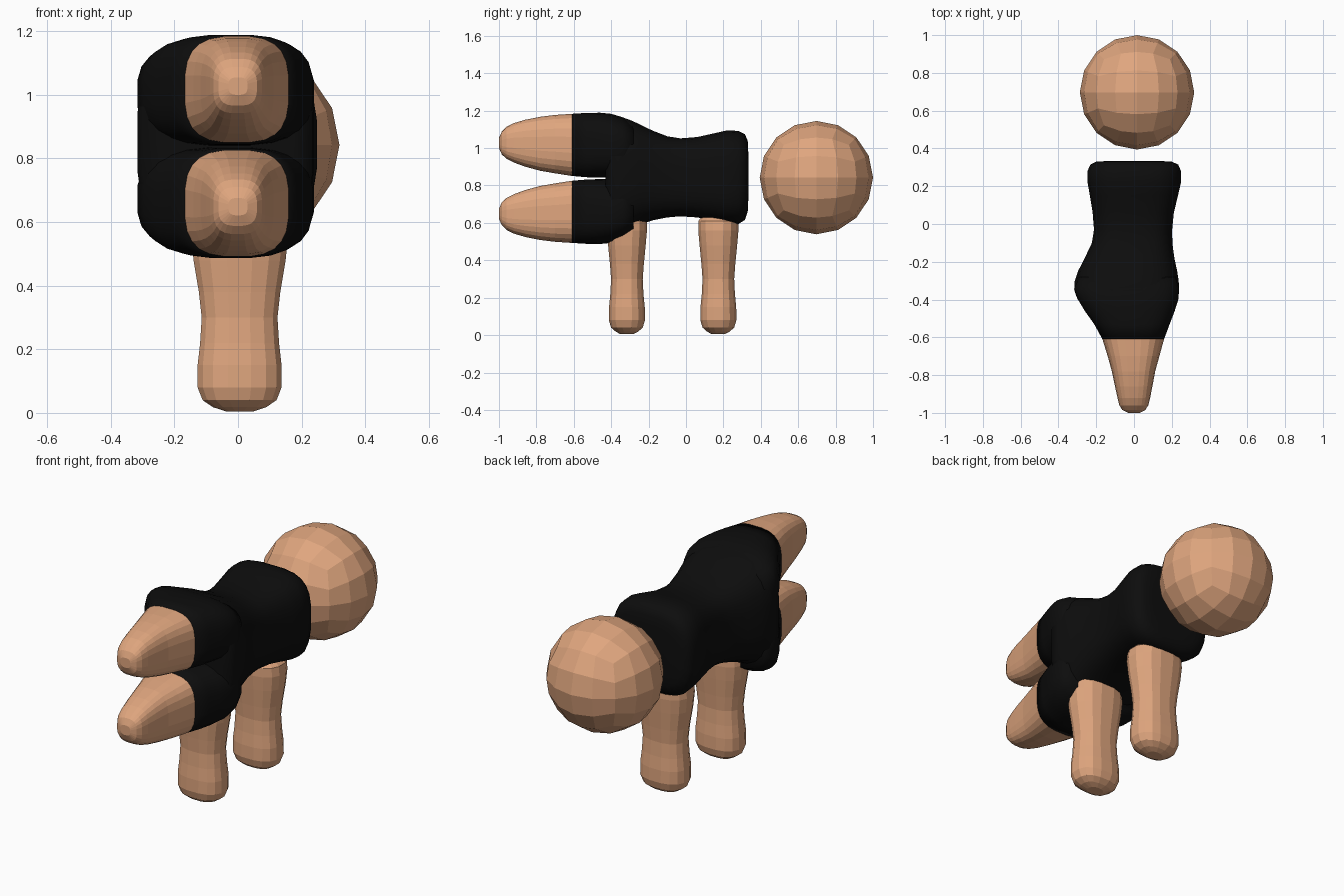
import bpy, bmesh, math
from mathutils import Vector


def material(name, rgb):
    m = bpy.data.materials.new(name)
    m.diffuse_color = (*rgb, 1)
    return m


SKIN = material("tan skin", (0.74, 0.38, 0.21))
BLACK = material("black cloth", (0.004, 0.004, 0.004))


def finish(bm, name, mats, smooth):
    bmesh.ops.recalc_face_normals(bm, faces=bm.faces)
    me = bpy.data.meshes.new(name)
    bm.to_mesh(me)
    bm.free()
    for m in mats:
        me.materials.append(m)
    ob = bpy.data.objects.new(name, me)
    bpy.context.collection.objects.link(ob)
    for p in me.polygons:
        p.use_smooth = smooth
    return ob


def spow(v, p):
    return math.copysign(abs(v) ** (2 / p), v)


def loft(name, sections, axis, sides, power, mats, smooth=False, rule=None):
    """Rounded-square rings (t, u_min, u_max, v_min, v_max) joined along an axis."""
    bm = bmesh.new()
    rings = []
    for t, u0, u1, v0, v1 in sections:
        ring = []
        for i in range(sides):
            a = 2 * math.pi * (i + 0.5) / sides
            u = (u0 + u1) / 2 + (u1 - u0) / 2 * spow(math.cos(a), power)
            v = (v0 + v1) / 2 + (v1 - v0) / 2 * spow(math.sin(a), power)
            ring.append(bm.verts.new((u, t, v) if axis == "y" else (u, v, t)))
        rings.append(ring)
    for a, b in zip(rings, rings[1:]):
        for i in range(sides):
            j = (i + 1) % sides
            bm.faces.new((a[i], a[j], b[j], b[i]))
    bm.faces.new(rings[0])
    bm.faces.new(rings[-1])
    if rule:
        for f in bm.faces:
            f.material_index = rule(f.calc_center_median())
    return finish(bm, name, mats, smooth)


# Torso, from the shoulders back to the hips
torso = [(0.333, -0.15, 0.15, 0.72, 0.98), (0.33, -0.20, 0.20, 0.66, 1.04),
         (0.315, -0.232, 0.235, 0.615, 1.075), (0.28, -0.248, 0.25, 0.592, 1.093),
         (0.22, -0.247, 0.25, 0.598, 1.096), (0.15, -0.235, 0.234, 0.612, 1.08),
         (0.06, -0.22, 0.212, 0.628, 1.06), (-0.03, -0.213, 0.203, 0.634, 1.053),
         (-0.10, -0.224, 0.204, 0.628, 1.064), (-0.18, -0.262, 0.215, 0.612, 1.095),
         (-0.25, -0.298, 0.23, 0.588, 1.13), (-0.30, -0.315, 0.238, 0.56, 1.152),
         (-0.35, -0.318, 0.24, 0.532, 1.17), (-0.40, -0.30, 0.236, 0.515, 1.175),
         (-0.43, -0.22, 0.18, 0.60, 1.08)]
loft("torso", torso, "y", 24, 3.2, [BLACK], smooth=True)

# Legs: upper one defined, lower one mirrored about the middle height
MID = 0.838
leg = [(-0.28, -0.29, 0.22, 0.86, 1.13), (-0.34, -0.318, 0.24, 0.842, 1.166),
       (-0.40, -0.298, 0.236, 0.84, 1.184), (-0.46, -0.262, 0.217, 0.841, 1.19),
       (-0.53, -0.212, 0.19, 0.843, 1.189), (-0.61, -0.168, 0.16, 0.85, 1.184),
       (-0.70, -0.14, 0.135, 0.864, 1.178), (-0.78, -0.118, 0.113, 0.878, 1.168),
       (-0.86, -0.101, 0.098, 0.9, 1.152), (-0.92, -0.088, 0.086, 0.922, 1.134),
       (-0.96, -0.078, 0.076, 0.942, 1.114), (-0.985, -0.062, 0.06, 0.966, 1.088),
       (-1.0, -0.03, 0.03, 1.0, 1.055)]
lower = [(t, a, b, 2 * MID - d, 2 * MID - c) for t, a, b, c, d in leg]
for name, secs in (("upper", leg), ("lower", lower)):
    # trouser part
    loft(name + "_trouser_leg", secs[:6], "y", 24, 3.0, [BLACK], smooth=True)
    # bare part
    loft(name + "_bare_leg", secs[5:], "y", 24, 3.0, [SKIN])

# Arms: two identical posts, given as height, half width, half depth
arm = [(0.005, 0.045, 0.035), (0.018, 0.085, 0.06), (0.04, 0.118, 0.086),
       (0.08, 0.134, 0.098), (0.15, 0.134, 0.097), (0.22, 0.126, 0.09),
       (0.30, 0.121, 0.086), (0.38, 0.13, 0.092), (0.48, 0.147, 0.102),
       (0.56, 0.155, 0.109), (0.61, 0.15, 0.108), (0.65, 0.11, 0.08)]
for name, y in (("hip_side_arm", -0.316), ("head_side_arm", 0.173)):
    secs = [(z, 0.005 - w, 0.005 + w, y - d, y + d) for z, w, d in arm]
    loft(name, secs, "z", 16, 2.5, [SKIN])

# Head: a cube divided four ways per side and rounded to a ball
bm = bmesh.new()
bmesh.ops.create_cube(bm, size=2)
bmesh.ops.subdivide_edges(bm, edges=bm.edges[:], cuts=3, use_grid_fill=True)
for v in bm.verts:
    d = Vector([math.tan(c * math.pi / 4) for c in v.co]).normalized()
    v.co = d * 0.303 + Vector((0.016, 0.697, 0.842))
finish(bm, "head", [SKIN], False)
